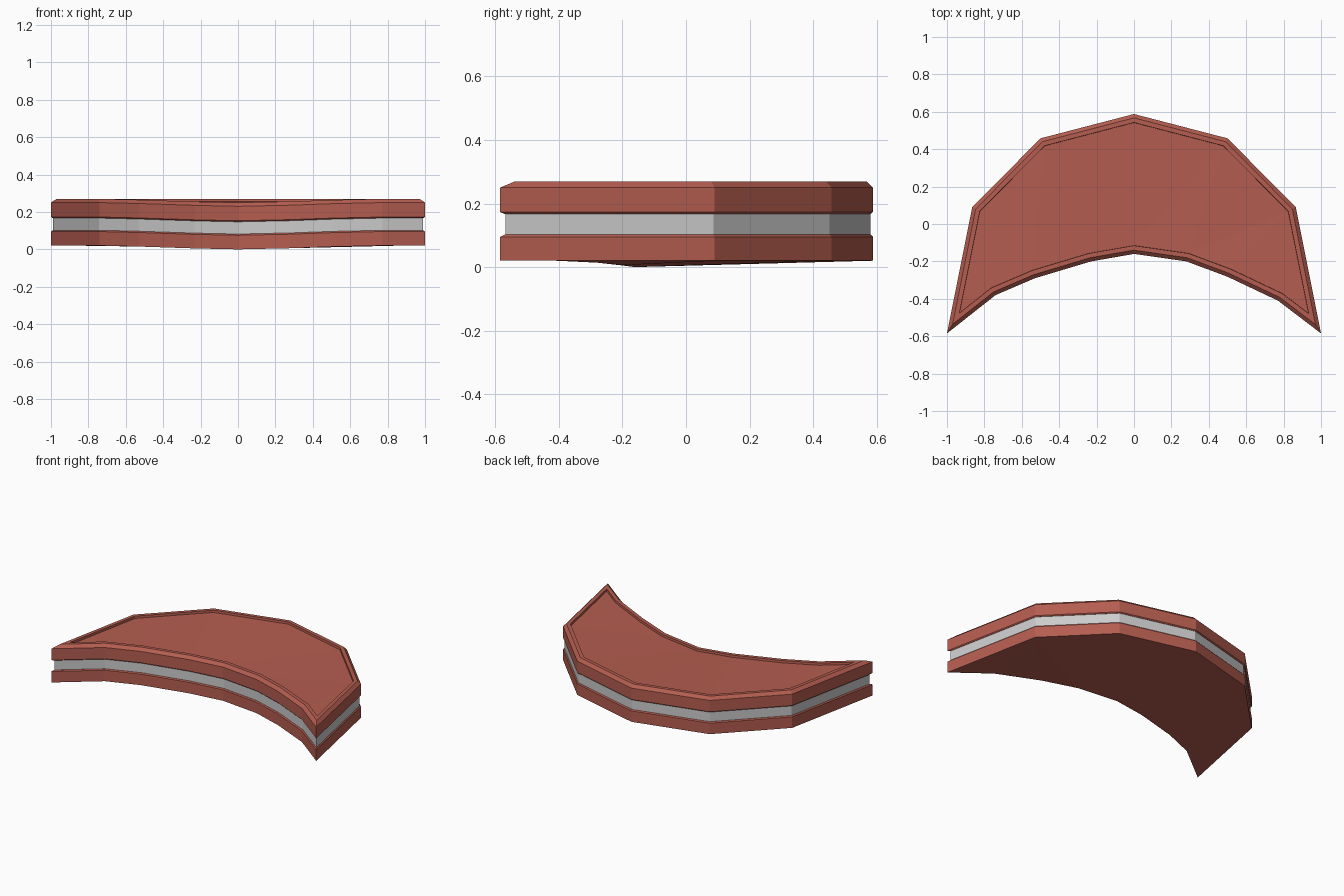
import bpy, bmesh
from mathutils import Vector

if "Cube" in bpy.data.objects:
    bpy.data.objects.remove(bpy.data.objects["Cube"])

# Crescent outline (counter-clockwise): x, y, and how far the front edge sags in z
OUTLINE = [
    (-1.0, -0.585, 0), (-0.74, -0.38, 0), (-0.53, -0.29, -0.005), (-0.23, -0.2, -0.015),
    (0, -0.16, -0.02),
    (0.28, -0.2, -0.014), (0.50, -0.282, -0.006), (0.77, -0.41, 0), (1.0, -0.585, 0),
    (0.865, 0.09, 0), (0.5, 0.458, 0), (0, 0.588, 0), (-0.5, 0.458, 0), (-0.865, 0.09, 0),
]


def ring(inset, z):
    """Outline moved inward by a mitred inset, at height z."""
    pts = [Vector(p[:2]) for p in OUTLINE]
    n = len(pts)
    out = []
    for i, p in enumerate(pts):
        a = (p - pts[i - 1]).normalized()
        b = (pts[(i + 1) % n] - p).normalized()
        na, nb = Vector((-a.y, a.x)), Vector((-b.y, b.x))
        q = p + (na + nb) * (inset / (1 + na.dot(nb)))
        out.append((q.x, q.y, z + OUTLINE[i][2]))
    return out


def layer(name, levels, mat=None):
    """Skin a stack of (inset, z) rings and cap both ends."""
    bm = bmesh.new()
    rings = [[bm.verts.new(c) for c in ring(*lv)] for lv in levels]
    n = len(OUTLINE)
    for lo, hi in zip(rings, rings[1:]):
        for i in range(n):
            j = (i + 1) % n
            bm.faces.new((lo[i], lo[j], hi[j], hi[i]))
    caps = [bm.faces.new(rings[0][::-1]), bm.faces.new(rings[-1])]
    bmesh.ops.triangulate(bm, faces=caps)
    bmesh.ops.recalc_face_normals(bm, faces=bm.faces)
    me = bpy.data.meshes.new(name)
    bm.to_mesh(me)
    bm.free()
    ob = bpy.data.objects.new(name, me)
    bpy.context.collection.objects.link(ob)
    if mat:
        me.materials.append(mat)
    return ob


red = bpy.data.materials.new("red")
red.diffuse_color = (0.46, 0.11, 0.08, 1)
red.use_nodes = True
red.node_tree.nodes["Principled BSDF"].inputs["Base Color"].default_value = red.diffuse_color

# Lower red slab with a softened upper edge
layer("lower_slab", [(0, 0.02), (0, 0.095), (0.006, 0.102)], red)

# Grey band sunk between the slabs
layer("middle_band", [(0.007, 0.10), (0.007, 0.17)])

# Upper red slab: chamfered rim around a shallow recessed top
layer("upper_slab", [(0.006, 0.167), (0, 0.173), (0, 0.25), (0.02, 0.27),
                     (0.044, 0.27), (0.045, 0.255)], red)
